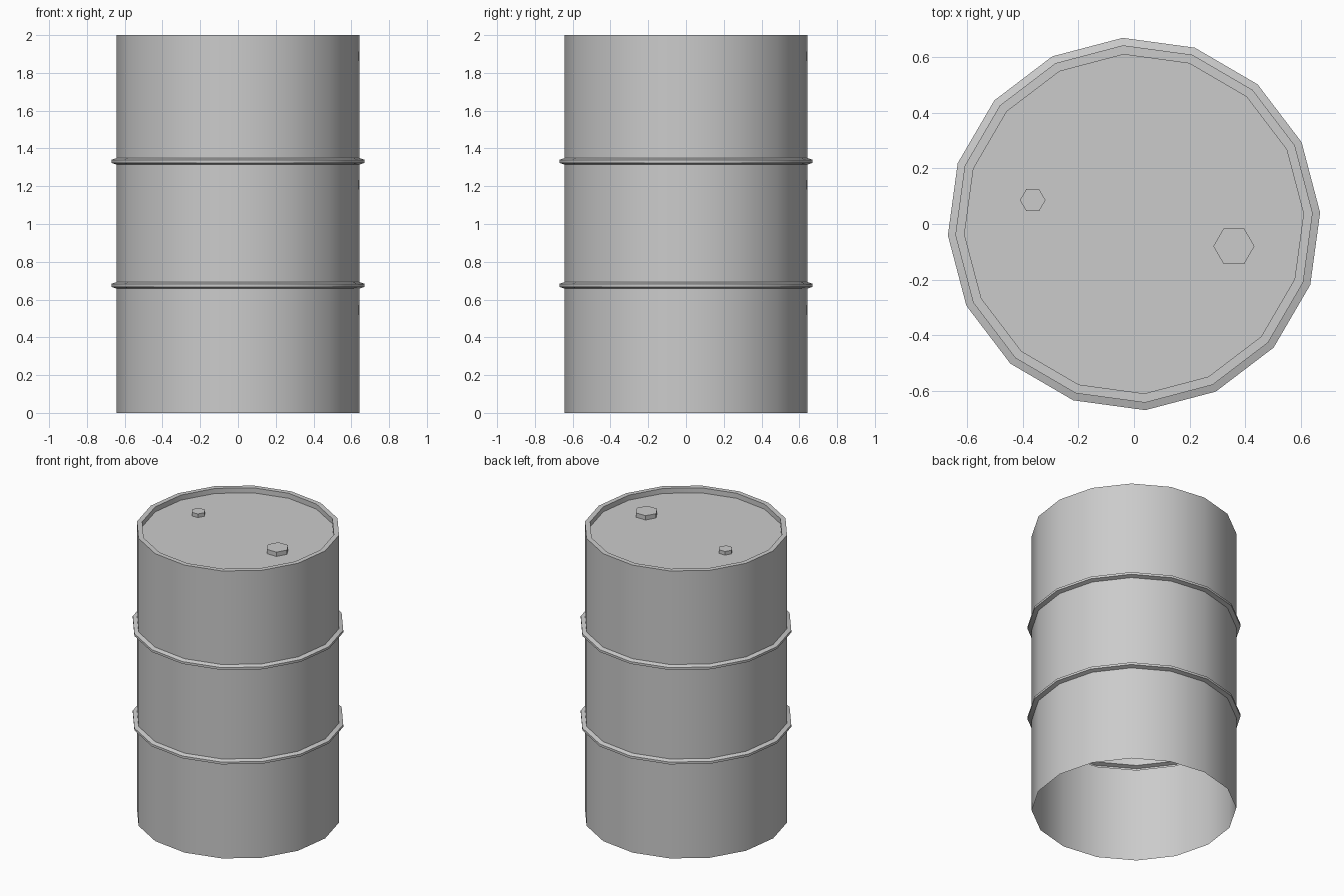
import bpy, bmesh
from math import sin, cos, tau, radians

if "Cube" in bpy.data.objects:
    bpy.data.objects.remove(bpy.data.objects["Cube"])

SIDES = 16
TURN = radians(3.5)
R_BODY, R_HOOP, R_LID = 0.645, 0.672, 0.612
Z_LID = 1.965


def finish(name, bm):
    mesh = bpy.data.meshes.new(name)
    bm.to_mesh(mesh)
    bm.free()
    ob = bpy.data.objects.new(name, mesh)
    bpy.context.collection.objects.link(ob)
    bpy.ops.object.select_all(action='DESELECT')
    ob.select_set(True)
    bpy.context.view_layer.objects.active = ob
    bpy.ops.object.shade_smooth_by_angle(angle=radians(30))
    return ob


def lathe(name, profile, sides, turn=0.0, centre=(0, 0)):
    """Revolve (radius, z) points from bottom to top, closing the last ring."""
    bm = bmesh.new()
    rings = []
    for r, z in profile:
        rings.append([bm.verts.new((centre[0] + r * cos(turn + tau * i / sides),
                                    centre[1] + r * sin(turn + tau * i / sides), z))
                      for i in range(sides)])
    for low, high in zip(rings, rings[1:]):
        for i in range(sides):
            j = (i + 1) % sides
            bm.faces.new((low[i], low[j], high[j], high[i]))
    bm.faces.new(rings[-1])
    return finish(name, bm)


# Drum: open-bottomed thin shell with two rolled hoops, rim and sunken lid
profile = [(R_BODY, 0.0)]
for z in (0.675, 1.332):
    profile += [(R_BODY, z - 0.017), (R_HOOP, z - 0.008),
                (R_HOOP, z + 0.008), (R_BODY, z + 0.017)]
profile += [(R_BODY, 2.0), (R_LID, 2.0), (R_LID, Z_LID)]
lathe("drum_shell", profile, SIDES, TURN)

# Hexagonal plugs on the lid
for name, x, y, r, h in (("large_plug", 0.36, -0.08, 0.074, 0.03),
                         ("small_plug", -0.365, 0.086, 0.046, 0.025)):
    lathe(name, [(r, Z_LID), (r, Z_LID + h)], 6, centre=(x, y))
